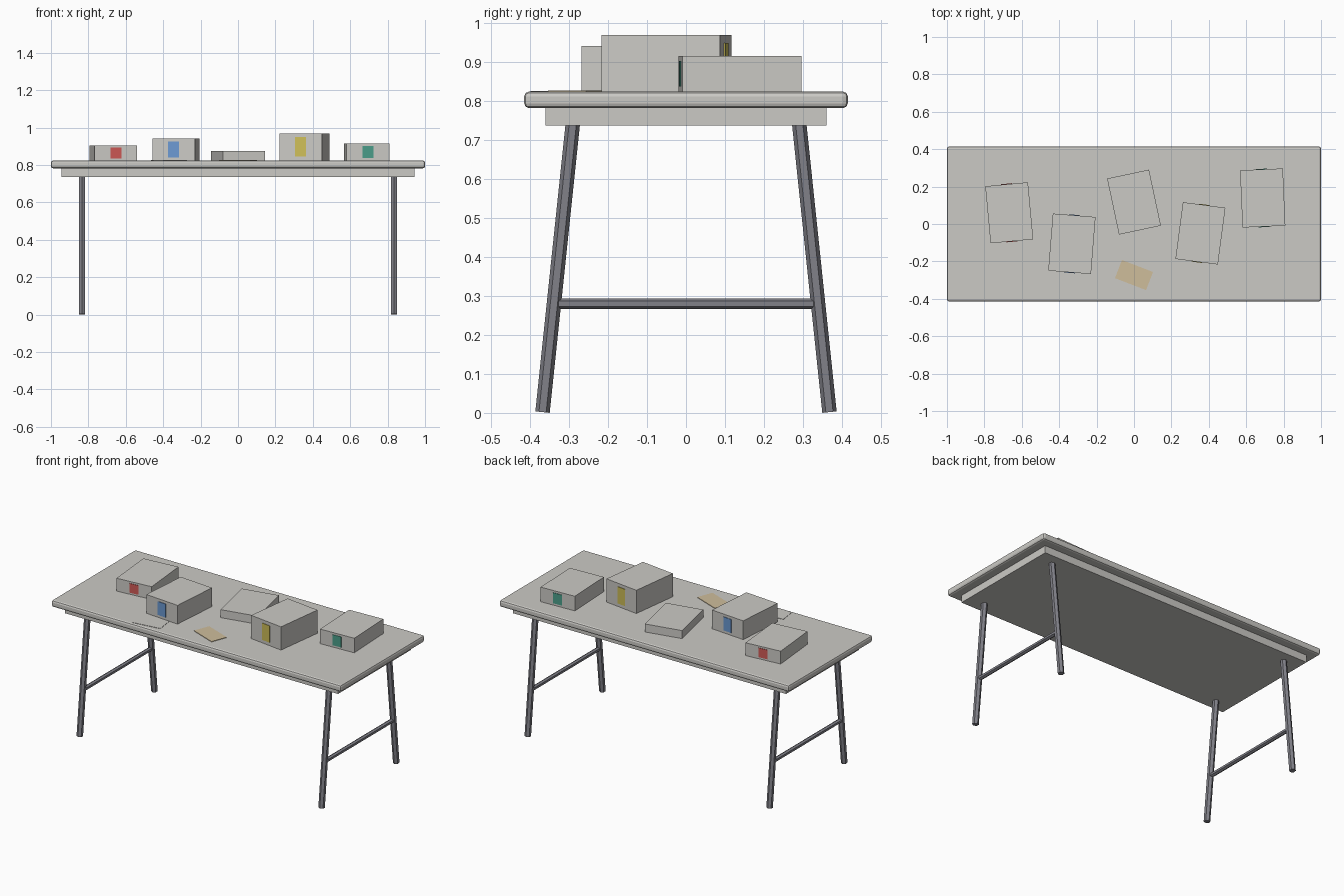
import bpy
from math import radians
from mathutils import Vector, Matrix

if "Cube" in bpy.data.objects:
    bpy.data.objects.remove(bpy.data.objects["Cube"])


def material(name, rgb):
    m = bpy.data.materials.new(name)
    m.use_nodes = True
    m.diffuse_color = (*rgb, 1)
    bsdf = next(n for n in m.node_tree.nodes if n.type == 'BSDF_PRINCIPLED')
    bsdf.inputs["Base Color"].default_value = (*rgb, 1)
    return m


PALE = material("pale grey", (0.60, 0.59, 0.56))
METAL = material("dark metal", (0.22, 0.22, 0.25))
TAN = material("tan card", (0.62, 0.51, 0.33))
RED = material("red", (0.62, 0.10, 0.09))
BLUE = material("blue", (0.15, 0.32, 0.65))
YELLOW = material("yellow", (0.62, 0.52, 0.10))
GREEN = material("green", (0.07, 0.34, 0.25))

TOP = 0.824  # height of the table surface


def box(name, centre, size, mat, angle=0, bevel=0):
    bpy.ops.mesh.primitive_cube_add(size=1, location=centre)
    ob = bpy.context.object
    ob.name = name
    ob.data.transform(Matrix.Diagonal((*size, 1)))
    ob.rotation_euler.z = radians(angle)
    ob.data.materials.append(mat)
    if bevel:
        mod = ob.modifiers.new("rounded edges", 'BEVEL')
        mod.width = bevel
        mod.segments = 2
    return ob


def bar(name, start, end, radius):
    # Six-sided rod with flat faces towards both table ends
    a, b = Vector(start), Vector(end)
    axis = (b - a).normalized()
    side = Vector((1, 0, 0))
    across = axis.cross(side)
    bpy.ops.mesh.primitive_cylinder_add(vertices=6, radius=radius, depth=(b - a).length)
    ob = bpy.context.object
    ob.name = name
    # the primitive has its corners on local y, which lies across the rod
    turn = Matrix((side, across, axis)).transposed().to_4x4()
    ob.matrix_world = Matrix.Translation((a + b) / 2) @ turn
    ob.data.materials.append(METAL)


# Table top and the apron beneath it
box("table_top", (0, 0, 0.803), (2, 0.83, 0.042), PALE, bevel=0.012)
box("apron", (0, 0, 0.762), (1.885, 0.72, 0.05), PALE)

# Splayed legs and one stretcher at each end
for x, side in ((0.835, "left"), (-0.835, "right")):
    for s, end in ((-1, "front"), (1, "back")):
        bar(f"{end}_{side}_leg", (x, s * 0.368, 0.002), (x, s * 0.29, 0.745), 0.0185)
    bar(f"{side}_stretcher", (x, -0.33, 0.28), (x, 0.33, 0.28), 0.0135)

# Boxes on the table, with a coloured label on both ends
boxes = [
    ("red", -0.667, 0.06, 5.3, 0.08, RED),
    ("blue", -0.332, -0.106, -4.6, 0.117, BLUE),
    ("plain", 0, 0.117, 12, 0.05, None),
    ("yellow", 0.355, -0.05, -7.5, 0.145, YELLOW),
    ("green", 0.688, 0.139, 2.5, 0.091, GREEN),
]
W, D = 0.229, 0.306
for name, x, y, angle, h, mat in boxes:
    centre = Vector((x, y, TOP + h / 2))
    box(f"{name}_box", centre, (W, D, h), PALE, angle)
    if mat:
        for s, end in ((-1, "front"), (1, "back")):
            offset = Matrix.Rotation(radians(angle), 3, 'Z') @ Vector((0, s * D / 2, 0))
            box(f"{name}_{end}_label", centre + offset, (0.058, 0.006, h * 0.72), mat, angle)

# Loose flat pieces lying on the surface
box("tan_card", (0, -0.273, TOP + 0.0015), (0.178, 0.104, 0.003), TAN, -21)
box("paper_sheet", (-0.37, -0.335, TOP + 0.001), (0.18, 0.104, 0.002), PALE, 8)
